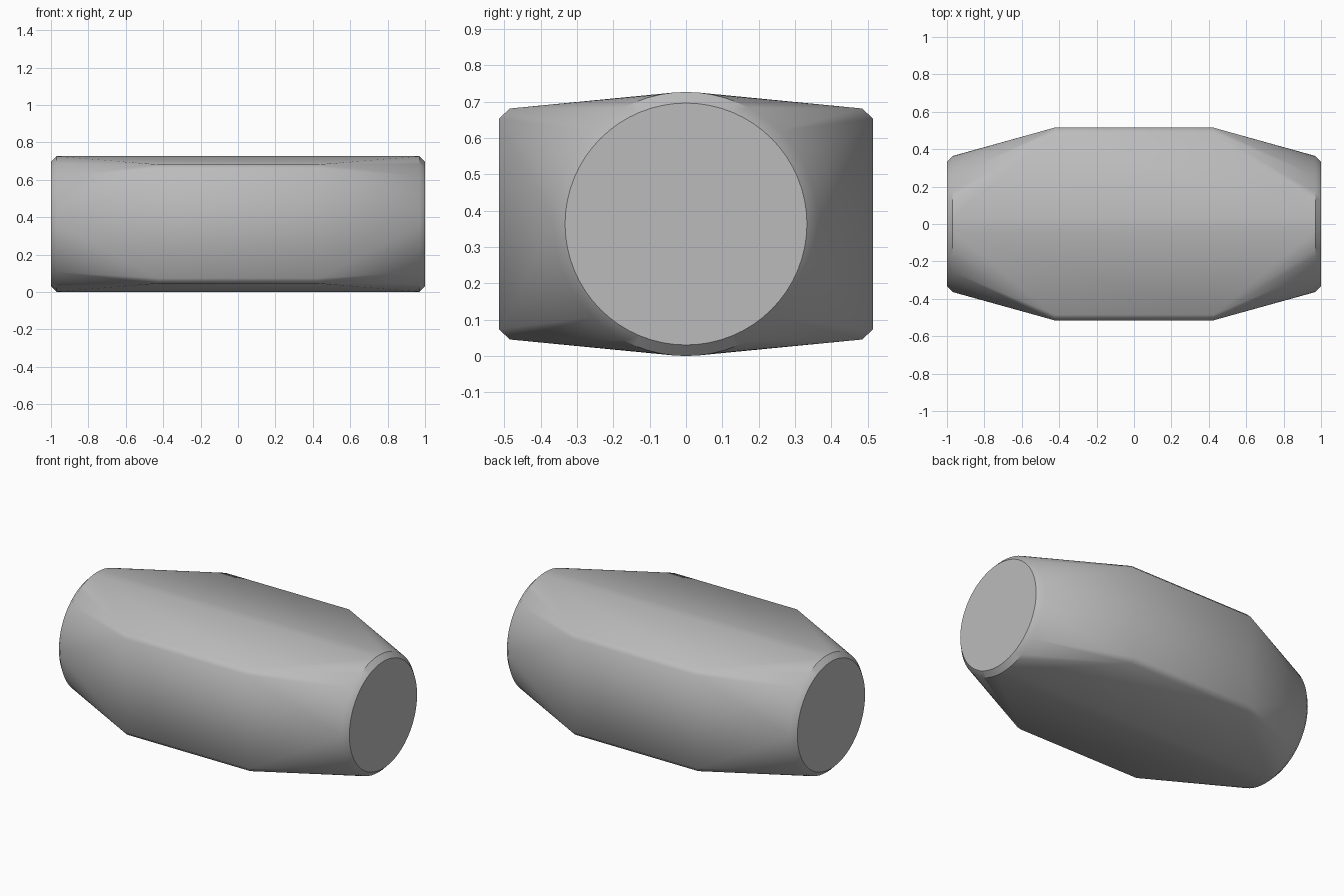
import bpy, bmesh
from math import radians, sin, cos, tau

cube = bpy.data.objects.get("Cube")
if cube:
    bpy.data.objects.remove(cube, do_unlink=True)

MID = 0.3635       # height of the long axis
SEGMENTS = 64

grey = bpy.data.materials.new("plain grey")
grey.use_nodes = True
colour = (0.5, 0.5, 0.5, 1)
grey.diffuse_color = colour
grey.node_tree.nodes["Principled BSDF"].inputs["Base Color"].default_value = colour

bm = bmesh.new()

# Round chamfered ends
for side in (-1, 1):
    for x, radius in ((1.0, 0.333), (0.97, 0.3635)):
        for i in range(SEGMENTS):
            a = tau * i / SEGMENTS
            bm.verts.new((side * x, radius * cos(a), MID + radius * sin(a)))

# Wide middle section with chamfered corners
for x in (-0.425, 0.425):
    for sy in (-1, 1):
        for sz in (-1, 1):
            for y, z in ((0.485, 0.318), (0.515, 0.29)):
                bm.verts.new((x, sy * y, MID + sz * z))

# Skin stretched over the sections
hull = bmesh.ops.convex_hull(bm, input=bm.verts)
spare = [v for v in hull["geom_interior"] if isinstance(v, bmesh.types.BMVert)]
bmesh.ops.delete(bm, geom=spare, context="VERTS")
bmesh.ops.dissolve_limit(bm, angle_limit=radians(0.1), verts=bm.verts, edges=bm.edges)
bmesh.ops.recalc_face_normals(bm, faces=bm.faces)

mesh = bpy.data.meshes.new("faceted_barrel")
bm.to_mesh(mesh)
bm.free()
mesh.materials.append(grey)
body = bpy.data.objects.new("faceted_barrel", mesh)
bpy.context.collection.objects.link(body)

bpy.ops.object.select_all(action="DESELECT")
body.select_set(True)
bpy.context.view_layer.objects.active = body
bpy.ops.object.shade_smooth_by_angle(angle=radians(30))
